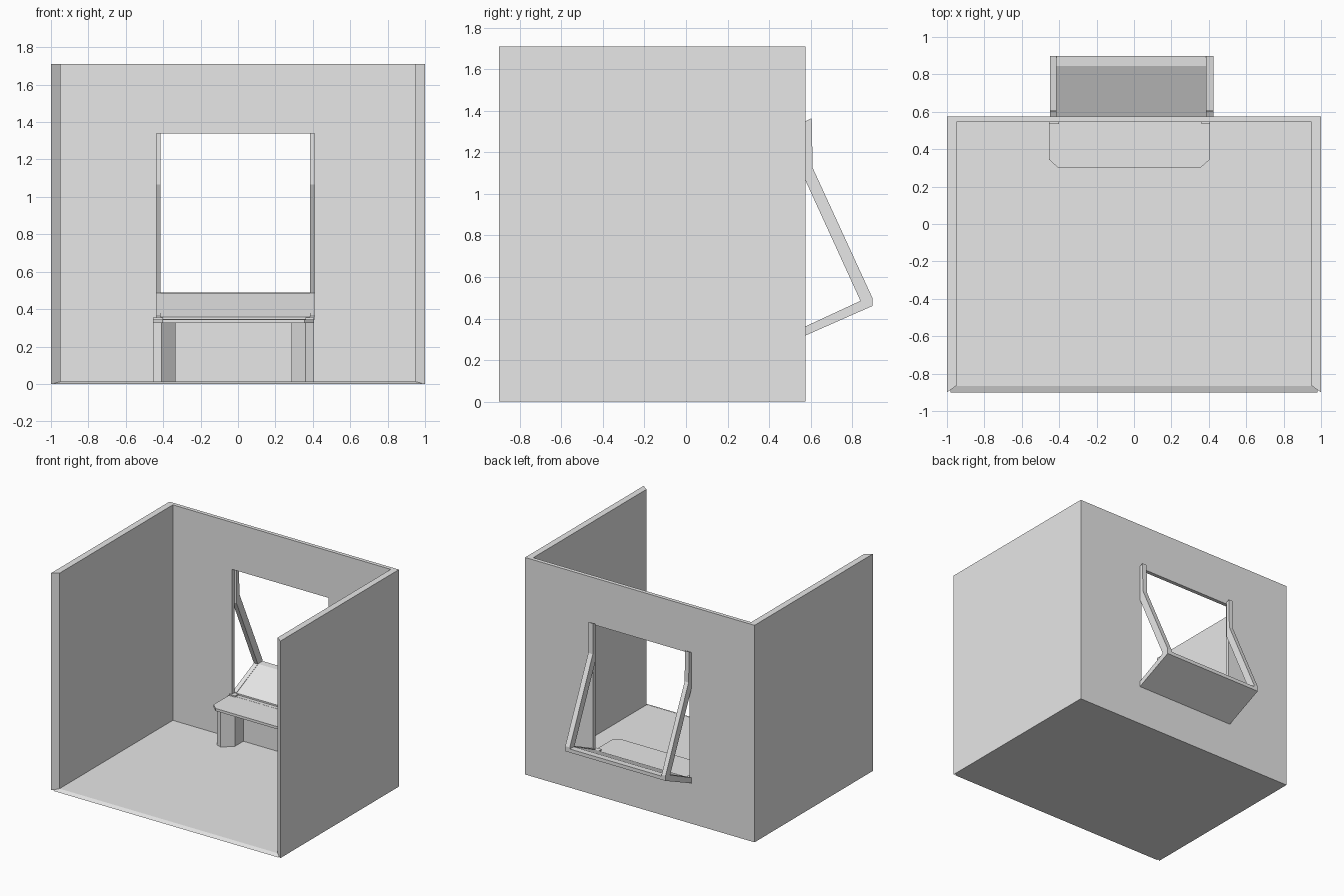
import bpy, bmesh
from mathutils import Vector

if "Cube" in bpy.data.objects:
    bpy.data.objects.remove(bpy.data.objects["Cube"])

grey = bpy.data.materials.new("light grey")
grey.diffuse_color = (0.8, 0.8, 0.8, 1)
grey.use_nodes = True
grey.node_tree.nodes["Principled BSDF"].inputs["Base Color"].default_value = grey.diffuse_color


def prism(name, points, lo, hi, axis="z"):
    """Extrude a 2D outline: (x, y) along z, or (y, z) along x."""
    bm = bmesh.new()
    if axis == "z":
        verts = [bm.verts.new((a, b, lo)) for a, b in points]
        step = Vector((0, 0, hi - lo))
    else:
        verts = [bm.verts.new((lo, a, b)) for a, b in points]
        step = Vector((hi - lo, 0, 0))
    face = bm.faces.new(verts)
    ext = bmesh.ops.extrude_face_region(bm, geom=[face], use_keep_orig=True)
    moved = [g for g in ext["geom"] if isinstance(g, bmesh.types.BMVert)]
    bmesh.ops.translate(bm, verts=moved, vec=step)
    bmesh.ops.recalc_face_normals(bm, faces=bm.faces[:])
    mesh = bpy.data.meshes.new(name)
    bm.to_mesh(mesh)
    bm.free()
    mesh.materials.append(grey)
    obj = bpy.data.objects.new(name, mesh)
    bpy.context.collection.objects.link(obj)
    return obj


def rect(x0, x1, y0, y1):
    return [(x0, y0), (x1, y0), (x1, y1), (x0, y1)]


# Three walls in one U-shaped plan, front ends slanted inwards
half = [(0.95, 0.545), (0.95, -0.865), (1, -0.9), (1, 0.575)]
walls = prism("walls", half + [(-x, y) for x, y in reversed(half)], 0, 1.71)

# Window opening in the back wall
cutter = prism("window_cutter", rect(-0.435, 0.408, 0.4, 0.7), 0.345, 1.34)
cutter.hide_render = True
cutter.hide_viewport = True
cut = walls.modifiers.new("window", "BOOLEAN")
cut.operation = "DIFFERENCE"
cut.solver = "EXACT"
cut.object = cutter

# Thin floor with a slanted front edge
prism("floor", [(-0.9, 0), (-0.865, 0.012), (0.55, 0.012), (0.55, 0)],
      -0.98, 0.98, "x")

# Bent side bars of the projecting window
bar = [(0.575, 1.35), (0.605, 1.365), (0.61, 1.125), (0.897, 0.5),
       (0.897, 0.46), (0.575, 0.318), (0.575, 0.362), (0.84, 0.485),
       (0.575, 1.065)]
for side, x0, x1 in (("left", -0.45, -0.415), ("right", 0.385, 0.425)):
    prism(side + "_window_bar", bar, x0, x1, "x")

# Sloping ledge between the bars
prism("window_ledge", [(0.575, 0.318), (0.897, 0.46), (0.897, 0.488),
                       (0.845, 0.485), (0.575, 0.358)], -0.415, 0.385, "x")

# Shelf with clipped front corners, reaching into the opening
prism("shelf", [(-0.455, 0.546), (-0.455, 0.345), (-0.405, 0.3), (0.355, 0.3),
                (0.405, 0.345), (0.405, 0.546)], 0.325, 0.345)
prism("window_sill", rect(-0.434, 0.407, 0.545, 0.576), 0.325, 0.346)

# Small end pads on the shelf
for side, x0, x1 in (("left", -0.455, -0.4), ("right", 0.36, 0.405)):
    prism(side + "_shelf_pad", rect(x0, x1, 0.535, 0.575), 0.345, 0.355)

# Shelf legs, mirrored about the shelf centre
leg = [(-0.43, 0.546), (-0.43, 0.387), (-0.385, 0.37), (-0.31, 0.44),
       (-0.31, 0.546)]
for side, s in (("left", 1), ("right", -1)):
    prism(side + "_shelf_leg", [(s * x - 0.025, y) for x, y in leg], 0.01, 0.326)
